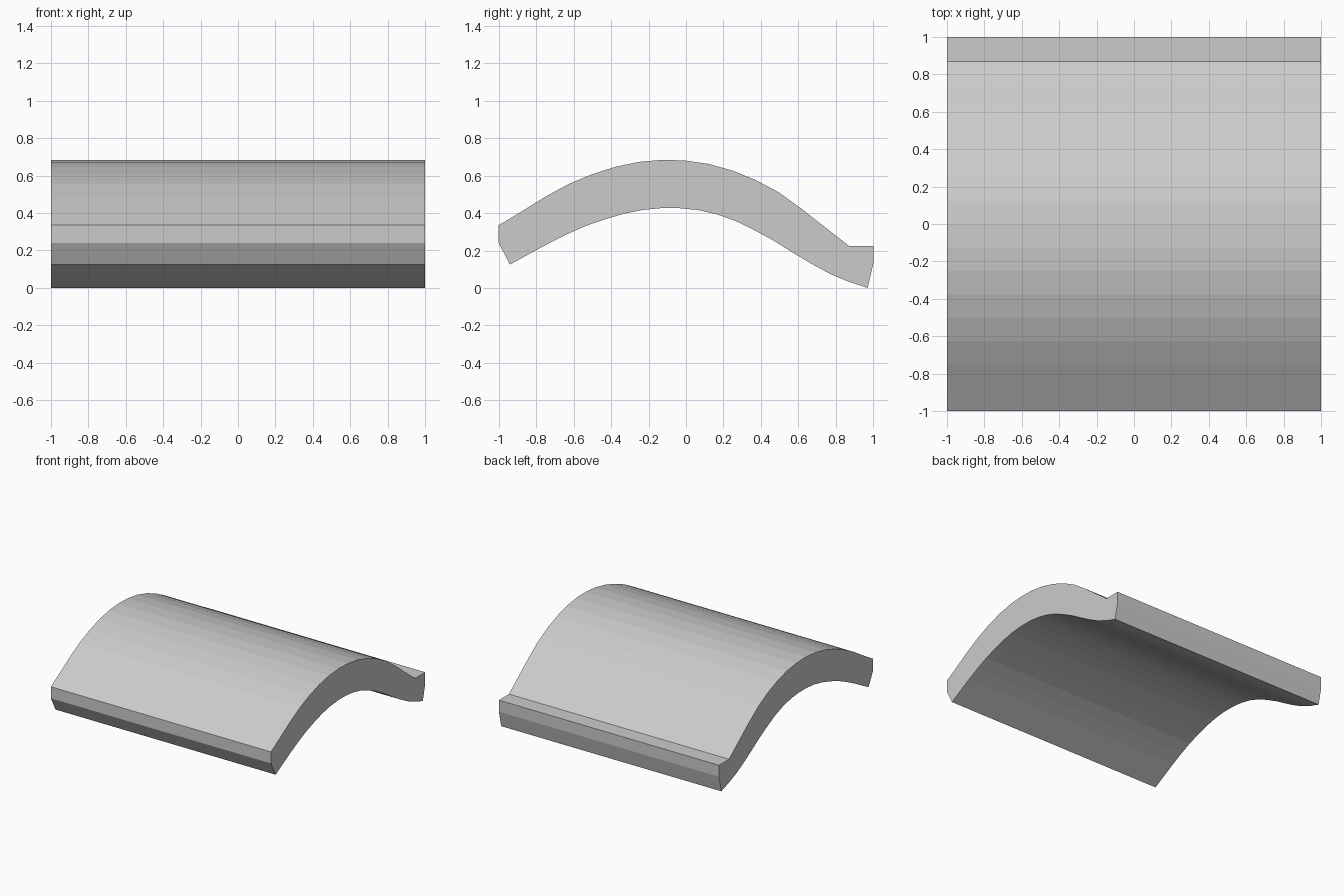
import bpy
import bmesh

HALF_WIDTH = 1.0

default_cube = bpy.data.objects.get("Cube")
if default_cube:
    bpy.data.objects.remove(default_cube, do_unlink=True)


def make_material(name, colour):
    material = bpy.data.materials.new(name)
    material.use_nodes = True
    material.diffuse_color = colour
    shader = material.node_tree.nodes["Principled BSDF"]
    shader.inputs["Base Color"].default_value = colour
    return material


def spaced_curve(start, end, heights):
    """Place heights at even steps along y."""
    step = (end - start) / (len(heights) - 1)
    return [(start + step * i, z) for i, z in enumerate(heights)]


def extrude_profile(name, profile, half_width, material):
    """Sweep a closed side profile along x into a solid."""
    bm = bmesh.new()
    outline = [bm.verts.new((-half_width, y, z)) for y, z in profile]
    cap = bm.faces.new(outline)
    swept = bmesh.ops.extrude_face_region(bm, geom=[cap], use_keep_orig=True)
    moved = [item for item in swept["geom"] if isinstance(item, bmesh.types.BMVert)]
    bmesh.ops.translate(bm, verts=moved, vec=(2 * half_width, 0, 0))
    bmesh.ops.recalc_face_normals(bm, faces=bm.faces)

    mesh = bpy.data.meshes.new(name)
    bm.to_mesh(mesh)
    bm.free()
    mesh.materials.append(material)
    panel = bpy.data.objects.new(name, mesh)
    bpy.context.collection.objects.link(panel)
    return panel


# Arched upper surface, falling to the notch of the rear lip
upper = spaced_curve(-1, 0.87, [
    .335, .41, .487, .555, .607, .647, .673, .684,
    .68, .662, .627, .577, .51, .42, .322, .225])

# Rear lip: flat top and slightly undercut back edge
rear_lip = [(1, .225), (1, .13)]

# Underside, flaring out towards the rear
under = spaced_curve(-.94, .97, [
    .125, .18, .235, .285, .33, .365, .395, .416, .426, .426,
    .416, .393, .357, .308, .253, .19, .13, .075, .033, 0])

# Bevelled front edge
front_edge = [(-1, .24)]

profile = upper + rear_lip + under[::-1] + front_edge
grey = make_material("plain grey", (0.6, 0.6, 0.6, 1))
extrude_profile("arched_roof_tile", profile, HALF_WIDTH, grey)
